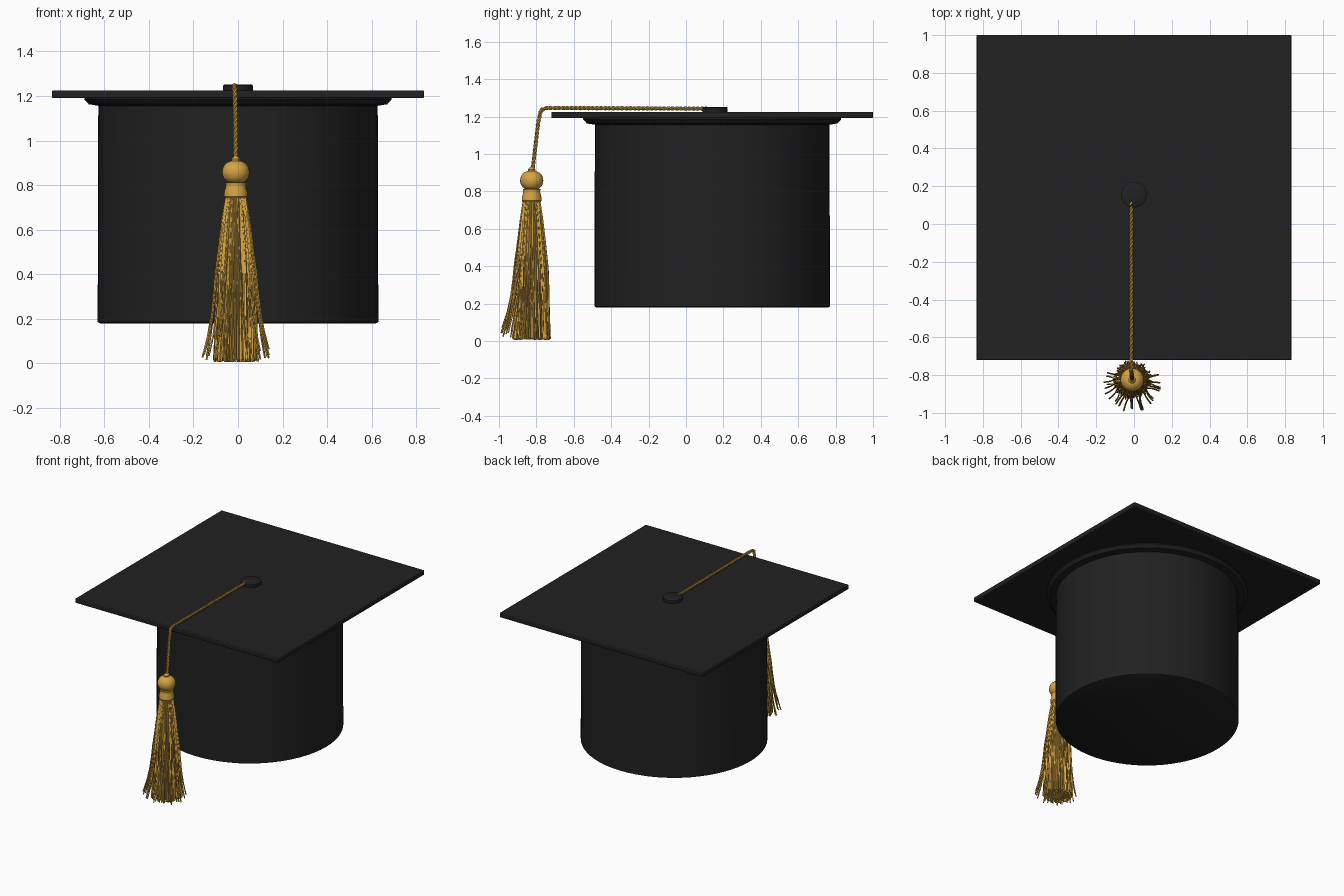
import bpy, bmesh, math, random
from mathutils import Vector

random.seed(4)
if "Cube" in bpy.data.objects:
    bpy.data.objects.remove(bpy.data.objects["Cube"])


def material(name, rgb):
    mat = bpy.data.materials.new(name)
    mat.use_nodes = True
    mat.diffuse_color = (*rgb, 1)
    mat.node_tree.nodes["Principled BSDF"].inputs["Base Color"].default_value = (*rgb, 1)
    return mat


BLACK = material("black cloth", (0.015, 0.015, 0.015))
GOLD = material("gold thread", (0.66, 0.37, 0.055))


def activate(obj):
    bpy.ops.object.select_all(action='DESELECT')
    obj.select_set(True)
    bpy.context.view_layer.objects.active = obj


def smooth(obj):
    activate(obj)
    bpy.ops.object.shade_smooth_by_angle(angle=math.radians(35))


def lathe(name, profile, center, mat, sides):
    """Closed solid of revolution from (radius, height) points, bottom to top."""
    bm = bmesh.new()
    rings = []
    for r, z in profile:
        rings.append([bm.verts.new((center[0] + r * math.cos(math.tau * i / sides),
                                    center[1] + r * math.sin(math.tau * i / sides), z))
                      for i in range(sides)])
    for low, high in zip(rings, rings[1:]):
        for i in range(sides):
            j = (i + 1) % sides
            bm.faces.new((low[i], low[j], high[j], high[i]))
    bm.faces.new(rings[0][::-1])
    bm.faces.new(rings[-1])
    mesh = bpy.data.meshes.new(name)
    bm.to_mesh(mesh)
    bm.free()
    mesh.materials.append(mat)
    obj = bpy.data.objects.new(name, mesh)
    bpy.context.collection.objects.link(obj)
    smooth(obj)
    return obj


def threads(name, paths, radius, resolution, mat):
    """One mesh of round threads following the given point paths."""
    curve = bpy.data.curves.new(name, 'CURVE')
    curve.dimensions = '3D'
    curve.bevel_depth = radius
    curve.bevel_resolution = resolution
    curve.use_fill_caps = True
    for path in paths:
        spline = curve.splines.new('POLY')
        spline.points.add(len(path) - 1)
        for point, co in zip(spline.points, path):
            point.co = (*co, 1)
    curve.materials.append(mat)
    obj = bpy.data.objects.new(name, curve)
    bpy.context.collection.objects.link(obj)
    activate(obj)
    bpy.ops.object.convert(target='MESH')
    smooth(bpy.context.object)


# Cap body with the flared band under the board
CAP = (0, 0.14)
lathe("cap_body", [(0.62, 0.18), (0.63, 0.185), (0.627, 1.2)], CAP, BLACK, 64)
lathe("cap_band", [(0.62, 1.155), (0.67, 1.163), (0.69, 1.185), (0.69, 1.195)], CAP, BLACK, 64)

# Square board
bpy.ops.mesh.primitive_cube_add(size=1, location=(0, 0.14, 1.208))
board = bpy.context.object
board.name = "board"
board.scale = (1.67, 1.72, 0.034)
bpy.ops.object.transform_apply(location=False, rotation=False, scale=True)
board.data.materials.append(BLACK)
bevel = board.modifiers.new("soft_edge", 'BEVEL')
bevel.width = 0.005
bevel.segments = 2
smooth(board)

# Button
lathe("button", [(0.066, 1.22), (0.068, 1.23), (0.068, 1.247), (0.062, 1.251)],
      (0, 0.155), BLACK, 32)

# Twisted cord: two strands wound around a bent path
corners = [Vector(p) for p in [(-0.015, 0.12, 1.242), (-0.015, -0.745, 1.246),
                               (-0.015, -0.775, 1.235), (-0.013, -0.79, 1.17),
                               (-0.01, -0.822, 0.9)]]
strands = [[], []]
travelled = 0
for a, b in zip(corners, corners[1:]):
    direction = (b - a).normalized()
    side = Vector((1, 0, 0))
    up = direction.cross(side).normalized()
    steps = max(2, int((b - a).length / 0.005))
    for s in range(steps):
        distance = travelled + (b - a).length * s / steps
        for k in range(2):
            angle = math.tau * distance / 0.045 + math.pi * k
            offset = side * math.cos(angle) + up * math.sin(angle)
            strands[k].append(a.lerp(b, s / steps) + offset * 0.0055)
    travelled += (b - a).length
threads("cord", strands, 0.0065, 1, GOLD)

# Tassel head, knot and collar
TASSEL = (-0.01, -0.825)
head = [(0.06 * math.sin(a) ** 0.8 + 0.002, 0.858 - 0.052 * math.cos(a))
        for a in (math.pi * i / 12 for i in range(1, 12))]
lathe("tassel_head", head, TASSEL, GOLD, 24)
lathe("tassel_knot", [(0.008, 0.9), (0.018, 0.905), (0.02, 0.918), (0.008, 0.93)], TASSEL, GOLD, 12)
lathe("tassel_collar", [(0.047, 0.742), (0.053, 0.75), (0.052, 0.77), (0.046, 0.79),
                        (0.045, 0.803), (0.048, 0.812)], TASSEL, GOLD, 24)

# Tassel skirt: solid core wrapped in many hanging threads
lathe("tassel_core", [(0.075, 0.02), (0.073, 0.3), (0.064, 0.55), (0.048, 0.7), (0.04, 0.75)],
      TASSEL, GOLD, 24)


def hanging_thread(angle, inner, flare, end):
    path = []
    wobble = random.uniform(-0.1, 0.1)
    for i in range(9):
        t = i / 8
        radius = inner * (0.043 + 0.042 * min(1, t * 1.9) ** 0.8 + 0.012 * t) + flare * t ** 4
        turn = angle + wobble * math.sin(t * 5)
        path.append((TASSEL[0] + radius * math.cos(turn),
                     TASSEL[1] + radius * math.sin(turn),
                     0.752 + (end - 0.752) * t))
    return path


skirt = []
for i in range(120):
    skirt.append(hanging_thread(math.tau * i / 120, random.uniform(0.84, 1.0),
                                random.uniform(-0.004, 0.01), random.uniform(0.005, 0.018)))
for i in range(60):
    skirt.append(hanging_thread(random.uniform(0, math.tau), random.uniform(0.3, 0.8),
                                0, random.uniform(0.005, 0.015)))
# Loose threads curl outward, mostly at the front and sides
for i in range(26):
    angle = math.radians(-195 + 210 * i / 25) + random.uniform(-0.08, 0.08)
    lean = 0.5 - 0.5 * math.sin(angle)
    skirt.append(hanging_thread(angle, 1.0, random.uniform(0.015, 0.04) + 0.034 * lean,
                                random.uniform(0.015, 0.08)))
threads("tassel_threads", skirt, 0.0042, 0, GOLD)
